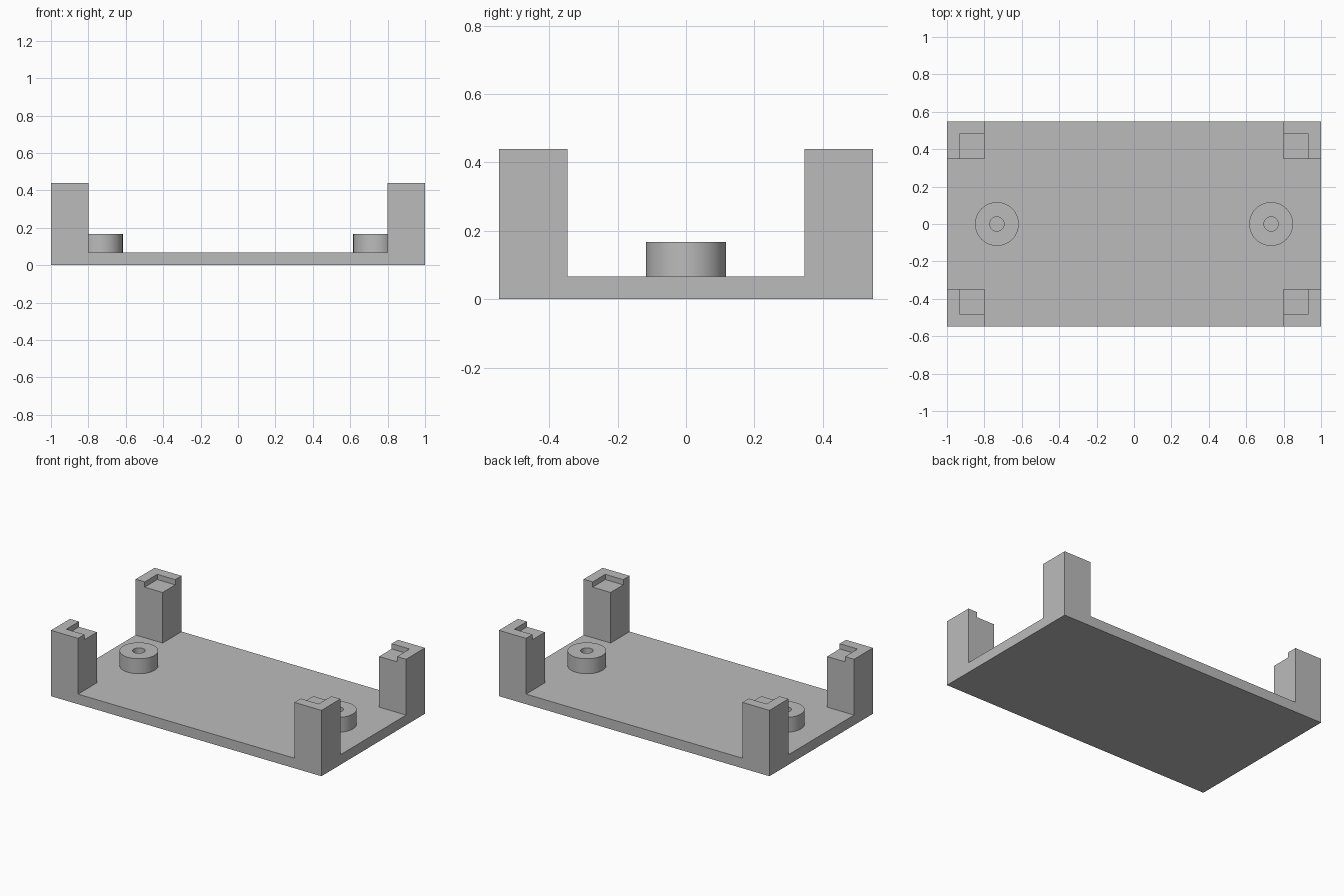
import bpy
import bmesh
from math import radians, tau
from mathutils import Matrix, Vector

cube = bpy.data.objects.get("Cube")
if cube:
    bpy.data.objects.remove(cube, do_unlink=True)

HALF_X, HALF_Y = 1.0, 0.547
PLATE_TOP, NOTCH_FLOOR, POST_TOP = 0.067, 0.405, 0.44
POST, LIP = 0.2, 0.067
BOSS_X, BOSS_TOP, BOSS_R, HOLE_R = 0.733, 0.167, 0.117, 0.038

grey = bpy.data.materials.new("plain grey")
grey.use_nodes = True
grey.diffuse_color = (0.5, 0.5, 0.5, 1)
grey.node_tree.nodes["Principled BSDF"].inputs["Base Color"].default_value = (0.5, 0.5, 0.5, 1)


def add_object(name, bm):
    bmesh.ops.recalc_face_normals(bm, faces=bm.faces[:])
    mesh = bpy.data.meshes.new(name)
    bm.to_mesh(mesh)
    bm.free()
    mesh.materials.append(grey)
    obj = bpy.data.objects.new(name, mesh)
    bpy.context.collection.objects.link(obj)
    return obj


def raise_faces(bm, level, new_level, rule):
    """Extrude the top faces at one level whose centre meets the rule."""
    faces = []
    for f in bm.faces:
        c = f.calc_center_median()
        flat = all(abs(v.co.z - level) < 1e-4 for v in f.verts)
        if flat and rule(HALF_X - abs(c.x), HALF_Y - abs(c.y)):
            faces.append(f)
    result = bmesh.ops.extrude_face_region(bm, geom=faces)
    verts = [g for g in result["geom"] if isinstance(g, bmesh.types.BMVert)]
    bmesh.ops.translate(bm, vec=(0, 0, new_level - level), verts=verts)
    old = [f for f in faces if f.is_valid]
    if old:
        bmesh.ops.delete(bm, geom=old, context="FACES_ONLY")


# Plate with four corner posts, drawn up from one solid
bm = bmesh.new()
size = Vector((2 * HALF_X, 2 * HALF_Y, PLATE_TOP))
bmesh.ops.create_cube(bm, size=1, matrix=Matrix.Translation((0, 0, PLATE_TOP / 2)) @ Matrix.Diagonal(size).to_4x4())
for axis, half in ((Vector((1, 0, 0)), HALF_X), (Vector((0, 1, 0)), HALF_Y)):
    for side in (-1, 1):
        for inset in (POST, LIP):
            bmesh.ops.bisect_plane(bm, geom=bm.verts[:] + bm.edges[:] + bm.faces[:],
                                   plane_co=axis * side * (half - inset), plane_no=axis)

# Posts, then the L-shaped lips that leave a notch at each inner corner
raise_faces(bm, PLATE_TOP, NOTCH_FLOOR, lambda dx, dy: max(dx, dy) < POST)
raise_faces(bm, NOTCH_FLOOR, POST_TOP, lambda dx, dy: min(dx, dy) < LIP)
bmesh.ops.dissolve_limit(bm, angle_limit=radians(1), verts=bm.verts[:], edges=bm.edges[:])
add_object("base_plate_with_posts", bm)

# Round screw bosses with a central hole
for name, x in (("left_boss", BOSS_X), ("right_boss", -BOSS_X)):
    bm = bmesh.new()
    foot = PLATE_TOP - 0.007
    profile = [(HOLE_R, foot), (HOLE_R, BOSS_TOP), (BOSS_R, BOSS_TOP), (BOSS_R, foot)]
    verts = [bm.verts.new((r, 0, z)) for r, z in profile]
    edges = [bm.edges.new((v, verts[i - 1])) for i, v in enumerate(verts)]
    bmesh.ops.spin(bm, geom=verts + edges, cent=(0, 0, 0), axis=(0, 0, 1), angle=tau, steps=48)
    bmesh.ops.remove_doubles(bm, verts=bm.verts[:], dist=1e-4)
    boss = add_object(name, bm)
    boss.location.x = x
    bpy.ops.object.select_all(action="DESELECT")
    boss.select_set(True)
    bpy.context.view_layer.objects.active = boss
    bpy.ops.object.shade_smooth_by_angle(angle=radians(30))
